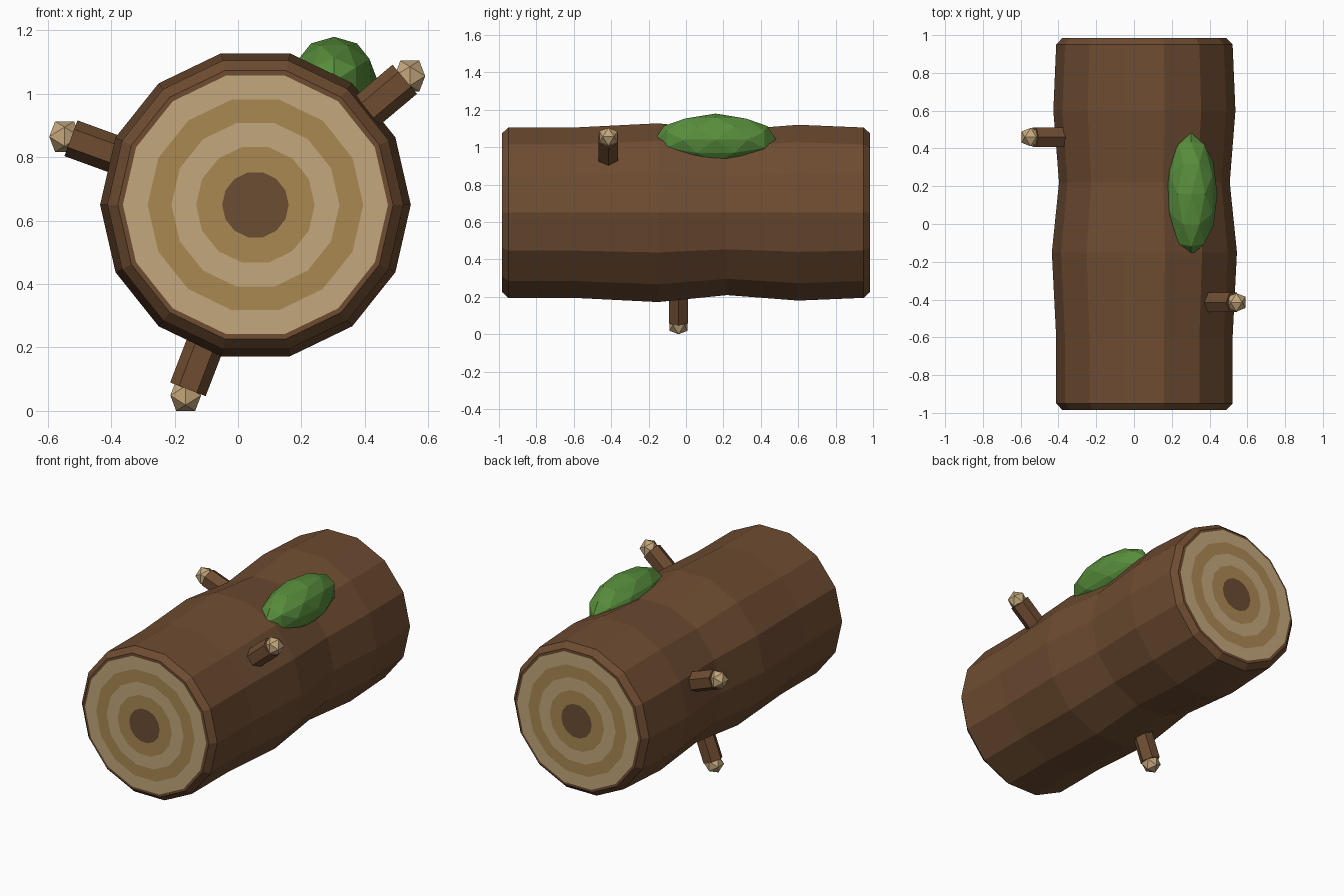
import bpy, bmesh
from math import sin, cos, pi, radians
from mathutils import Vector, Matrix

cube = bpy.data.objects.get("Cube")
if cube:
    bpy.data.objects.remove(cube, do_unlink=True)

SIDES = 14
AXIS = Vector((0.055, 0, 0.65))     # centre line of the log


def material(name, rgb):
    lin = [((c / 255 + 0.055) / 1.055) ** 2.4 for c in rgb] + [1]
    m = bpy.data.materials.new(name)
    m.use_nodes = True
    m.diffuse_color = lin
    bsdf = m.node_tree.nodes["Principled BSDF"]
    bsdf.inputs["Base Color"].default_value = lin
    bsdf.inputs["Roughness"].default_value = 0.9
    return m


bark = material("bark brown", (110, 76, 49))
core = material("heartwood brown", (108, 77, 52))
pale = material("pale wood", (196, 167, 124))
tan = material("tan wood", (170, 137, 82))
green = material("moss green", (88, 142, 60))


def finish(name, bm, mat):
    mesh = bpy.data.meshes.new(name)
    bm.to_mesh(mesh)
    bm.free()
    mesh.materials.append(mat)
    obj = bpy.data.objects.new(name, mesh)
    bpy.context.collection.objects.link(obj)
    return obj


def ring(bm, radius, y):
    return [bm.verts.new(AXIS + Vector((radius * cos(a), y, radius * sin(a))))
            for a in (2 * pi * i / SIDES for i in range(SIDES))]


def hull(points):
    bm = bmesh.new()
    for p in points:
        bm.verts.new(p)
    bmesh.ops.convex_hull(bm, input=bm.verts)
    bmesh.ops.recalc_face_normals(bm, faces=bm.faces)
    return bm


def ball(name, centre, size, mat, fine=False):
    """Icosahedron standing on an edge, optionally subdivided once."""
    t = (1 + 5 ** 0.5) / 2
    pts = []
    for a in (-1, 1):
        for b in (-t, t):
            pts += [Vector(p).normalized() for p in ((a, 0, b), (b, a, 0), (0, b, a))]
    bm = hull(pts)
    if fine:
        mids = [(e.verts[0].co + e.verts[1].co).normalized() for e in bm.edges]
        bm.free()
        bm = hull(pts + mids)
    bmesh.ops.scale(bm, vec=size, verts=bm.verts)
    bmesh.ops.translate(bm, vec=centre, verts=bm.verts)
    return finish(name, bm, mat)


# Log: rings lofted along y with a gentle waist and bevelled ends
profile = [(-0.985, 0.434), (-0.95, 0.467), (-0.6, 0.467), (-0.15, 0.49),
           (0.22, 0.452), (0.6, 0.482), (0.95, 0.467), (0.985, 0.434)]
bm = bmesh.new()
rings = [ring(bm, r, y) for y, r in profile]
for lower, upper in zip(rings, rings[1:]):
    for i in range(SIDES):
        j = (i + 1) % SIDES
        bm.faces.new((lower[i], lower[j], upper[j], upper[i]))
bm.faces.new(rings[0])
bm.faces.new(rings[-1])
bmesh.ops.recalc_face_normals(bm, faces=bm.faces)
finish("log", bm, bark)

# Growth rings: thin flat discs stacked on both ends
growth = [(0.418, pale), (0.34, tan), (0.265, pale), (0.187, tan), (0.105, core)]
for side, label in ((-1, "front"), (1, "back")):
    for n, (radius, mat) in enumerate(growth):
        bm = bmesh.new()
        face = bm.faces.new(ring(bm, radius, side * (0.988 + 0.003 * n)))
        face.normal_update()
        if face.normal.y * side < 0:
            face.normal_flip()
        finish(f"{label}_growth_ring_{n + 1}", bm, mat)


# Branch stubs: six-sided pegs in the xz plane with a pale broken tip
def branch(name, end, angle, tip):
    length = 0.3
    d = Vector((cos(radians(angle)), 0, sin(radians(angle))))
    side = Vector((-d.z, 0, d.x))
    frame = Matrix((side, d.cross(side), d)).transposed().to_4x4()
    bm = bmesh.new()
    bmesh.ops.create_cone(bm, cap_ends=True, segments=6, radius1=0.06,
                          radius2=0.06, depth=length)
    # Put two corners of the hexagon in the xz plane
    corner = max(bm.verts, key=lambda v: abs(v.co.x))
    if abs(corner.co.y) > 0.01:
        bmesh.ops.rotate(bm, matrix=Matrix.Rotation(pi / 6, 3, 'Z'), verts=bm.verts)
    bm.transform(Matrix.Translation(Vector(end) - d * length / 2) @ frame)
    finish(name, bm, bark)
    ball(name + "_tip", tip, (0.057, 0.057, 0.057), pale)


branch("right_branch", (-0.527, 0.46, 0.86), 160, (-0.547, 0.46, 0.865))
branch("left_branch", (0.526, -0.415, 1.046), 40, (0.542, -0.415, 1.056))
branch("lower_branch", (-0.158, -0.04, 0.068), 249, (-0.165, -0.04, 0.0485))

# Moss clump on the upper left of the log
ball("moss", (0.303, 0.158, 1.04), (0.138, 0.325, 0.14), green, fine=True)
